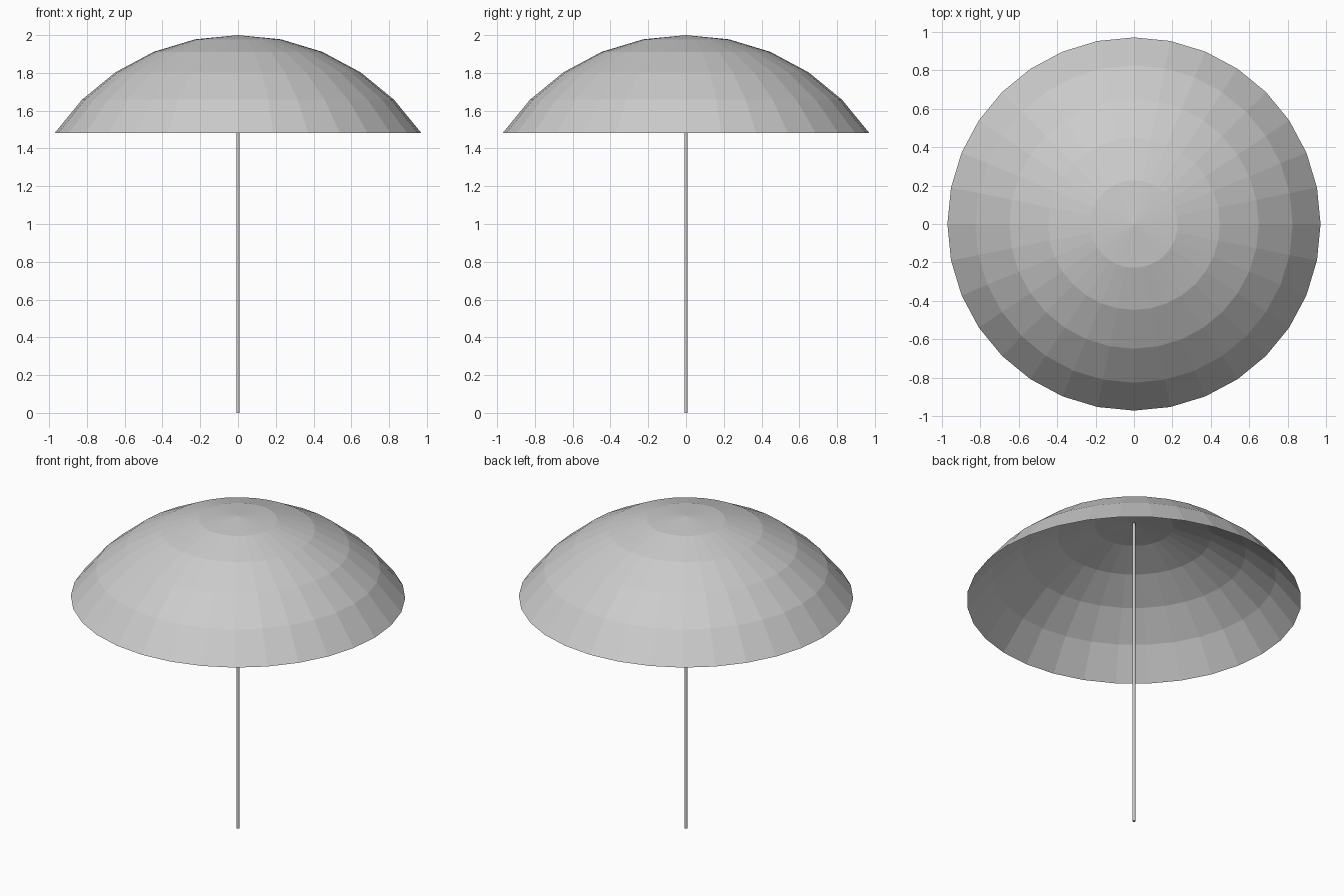
import bpy, bmesh
from math import radians, sin, cos

cube = bpy.data.objects.get("Cube")
if cube:
    bpy.data.objects.remove(cube, do_unlink=True)


def make_material(name, colour):
    mat = bpy.data.materials.new(name)
    mat.use_nodes = True
    mat.diffuse_color = colour
    mat.node_tree.nodes["Principled BSDF"].inputs["Base Color"].default_value = colour
    return mat


def add_object(name, bm, mat):
    mesh = bpy.data.meshes.new(name)
    bm.to_mesh(mesh)
    bm.free()
    mesh.materials.append(mat)
    obj = bpy.data.objects.new(name, mesh)
    bpy.context.collection.objects.link(obj)
    return obj


grey = make_material("light grey", (0.6, 0.6, 0.6, 1))

# Canopy: open cap of a faceted sphere, a single thin sheet
RADIUS, SIDES, BANDS, TOP = 1.168, 32, 5, 2.0
STEP = radians(360 / SIDES)
bm = bmesh.new()
apex = bm.verts.new((0, 0, TOP))
rings = []
for band in range(1, BANDS + 1):
    r = RADIUS * sin(band * STEP)
    z = TOP - RADIUS * (1 - cos(band * STEP))
    rings.append([bm.verts.new((r * cos(i * STEP), r * sin(i * STEP), z))
                  for i in range(SIDES)])
for i in range(SIDES):
    j = (i + 1) % SIDES
    bm.faces.new((apex, rings[0][i], rings[0][j]))
    for upper, lower in zip(rings, rings[1:]):
        bm.faces.new((upper[i], lower[i], lower[j], upper[j]))
add_object("canopy", bm, grey)

# Pole: slim rod from the ground to just under the apex
POLE_TOP = 1.995
bm = bmesh.new()
bmesh.ops.create_cone(bm, cap_ends=True, segments=32, radius1=0.009,
                      radius2=0.009, depth=POLE_TOP)
bmesh.ops.translate(bm, verts=bm.verts, vec=(0, 0, POLE_TOP / 2))
add_object("pole", bm, grey)
